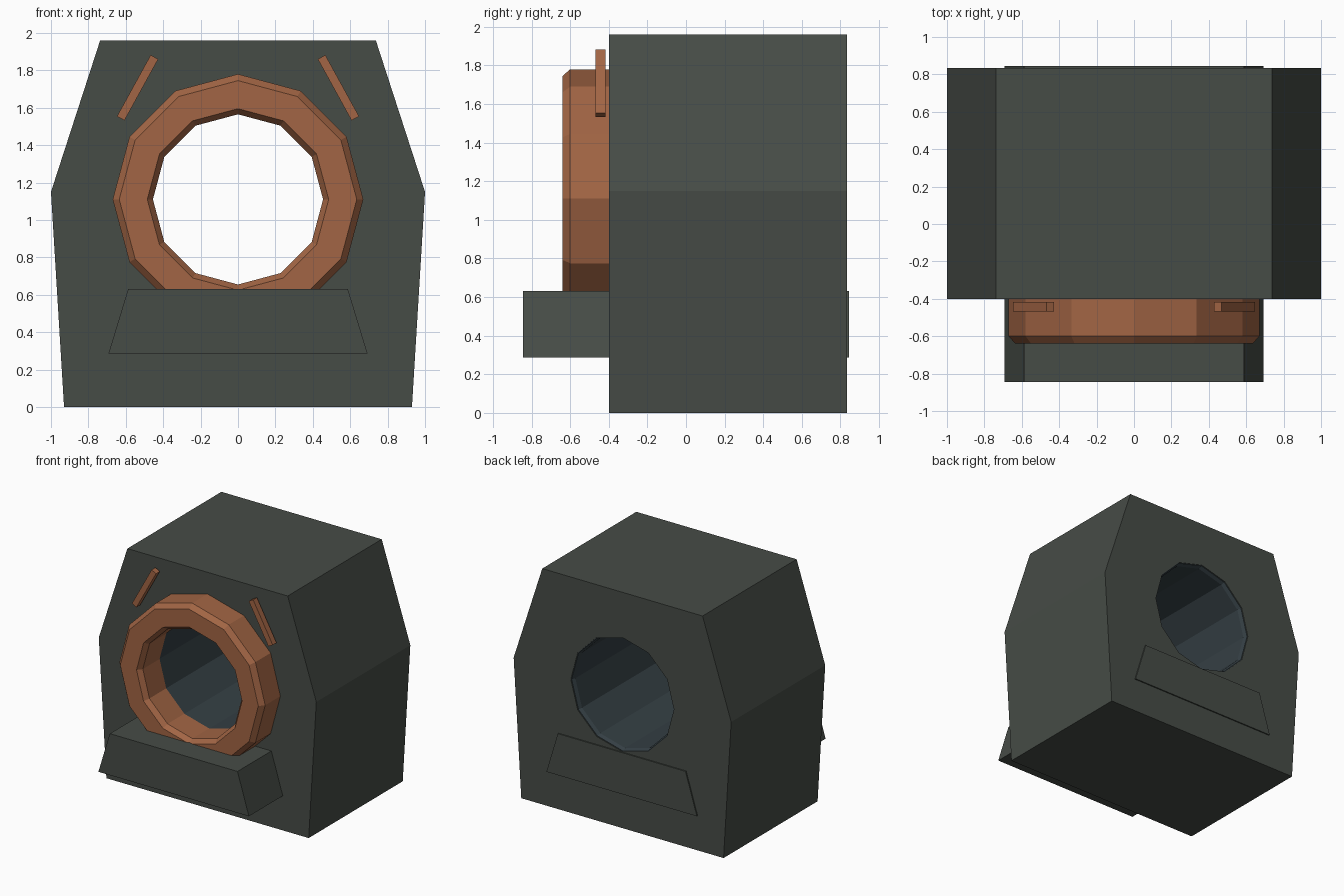
import bpy, bmesh
from math import sin, cos, pi

if "Cube" in bpy.data.objects:
    bpy.data.objects.remove(bpy.data.objects["Cube"])

CENTRE_Z = 1.11   # height of the bore axis
SIDES = 12


def material(name, rgb):
    m = bpy.data.materials.new(name)
    m.diffuse_color = (*rgb, 1)
    m.use_nodes = True
    m.node_tree.nodes["Principled BSDF"].inputs["Base Color"].default_value = m.diffuse_color
    return m


def finish(name, bm, mat=None):
    bmesh.ops.recalc_face_normals(bm, faces=bm.faces)
    me = bpy.data.meshes.new(name)
    bm.to_mesh(me)
    bm.free()
    ob = bpy.data.objects.new(name, me)
    bpy.context.collection.objects.link(ob)
    if mat:
        me.materials.append(mat)
    return ob


def prism(name, pts, y0, y1, mat=None):
    """Extrude an (x, z) outline along y."""
    bm = bmesh.new()
    a = [bm.verts.new((x, y0, z)) for x, z in pts]
    b = [bm.verts.new((x, y1, z)) for x, z in pts]
    bm.faces.new(a)
    bm.faces.new(b)
    for i in range(len(pts)):
        j = (i + 1) % len(pts)
        bm.faces.new((a[i], a[j], b[j], b[i]))
    return finish(name, bm, mat)


def lathe(name, profile, mat):
    """Spin a closed (radius, y) profile around the bore axis."""
    bm = bmesh.new()
    rings = []
    for i in range(SIDES):
        t = 2 * pi * i / SIDES
        rings.append([bm.verts.new((r * cos(t), y, CENTRE_Z + r * sin(t)))
                      for r, y in profile])
    n = len(profile)
    for i in range(SIDES):
        p, q = rings[i], rings[(i + 1) % SIDES]
        for k in range(n):
            l = (k + 1) % n
            bm.faces.new((p[k], p[l], q[l], q[k]))
    return finish(name, bm, mat)


def mirrored(half):
    return half + [(-x, z) for x, z in reversed(half)]


casing = material("dark_casing", (0.062, 0.072, 0.062))
copper = material("copper", (0.36, 0.13, 0.058))
slate = material("slate", (0.035, 0.05, 0.058))

# Housing with a twelve-sided bore
body = prism("housing", mirrored([(0.93, 0), (1.0, 1.15), (0.737, 1.96)]),
             -0.40, 0.835, casing)
circle = [(0.475 * cos(2 * pi * i / SIDES), CENTRE_Z + 0.475 * sin(2 * pi * i / SIDES))
          for i in range(SIDES)]
cutter = prism("bore_cutter", circle, -1, 1.5, casing)
cutter.hide_render = True
cutter.hide_viewport = True
cut = body.modifiers.new("bore", "BOOLEAN")
cut.operation = "DIFFERENCE"
cut.solver = "EXACT"
cut.object = cutter

# Dark lining inside the bore
lathe("bore_lining", [(0.457, -0.42), (0.48, -0.42), (0.48, 0.80),
                      (0.475, 0.83), (0.47, 0.83), (0.457, 0.80)], slate)

# Chamfered copper ring on the front
lathe("front_ring", [(0.455, -0.60), (0.485, -0.64), (0.635, -0.64),
                     (0.67, -0.60), (0.67, -0.38), (0.455, -0.38)], copper)

# Wedge-sided base block running right through the housing
prism("base_block", mirrored([(0.692, 0.287), (0.587, 0.632)]), -0.845, 0.845, casing)

# Slanted copper bars above the ring
for side, s in (("left", -1), ("right", 1)):
    dx, dz = sin(pi * 0.16), -cos(pi * 0.16)
    pts = []
    for u, v in ((-1, -1), (1, -1), (1, 1), (-1, 1)):
        x = 0.537 + u * 0.187 * dx - v * 0.023 * dz
        z = 1.707 + u * 0.187 * dz + v * 0.023 * dx
        pts.append((s * x, z))
    prism(side + "_bar", pts, -0.468, -0.418, copper)
